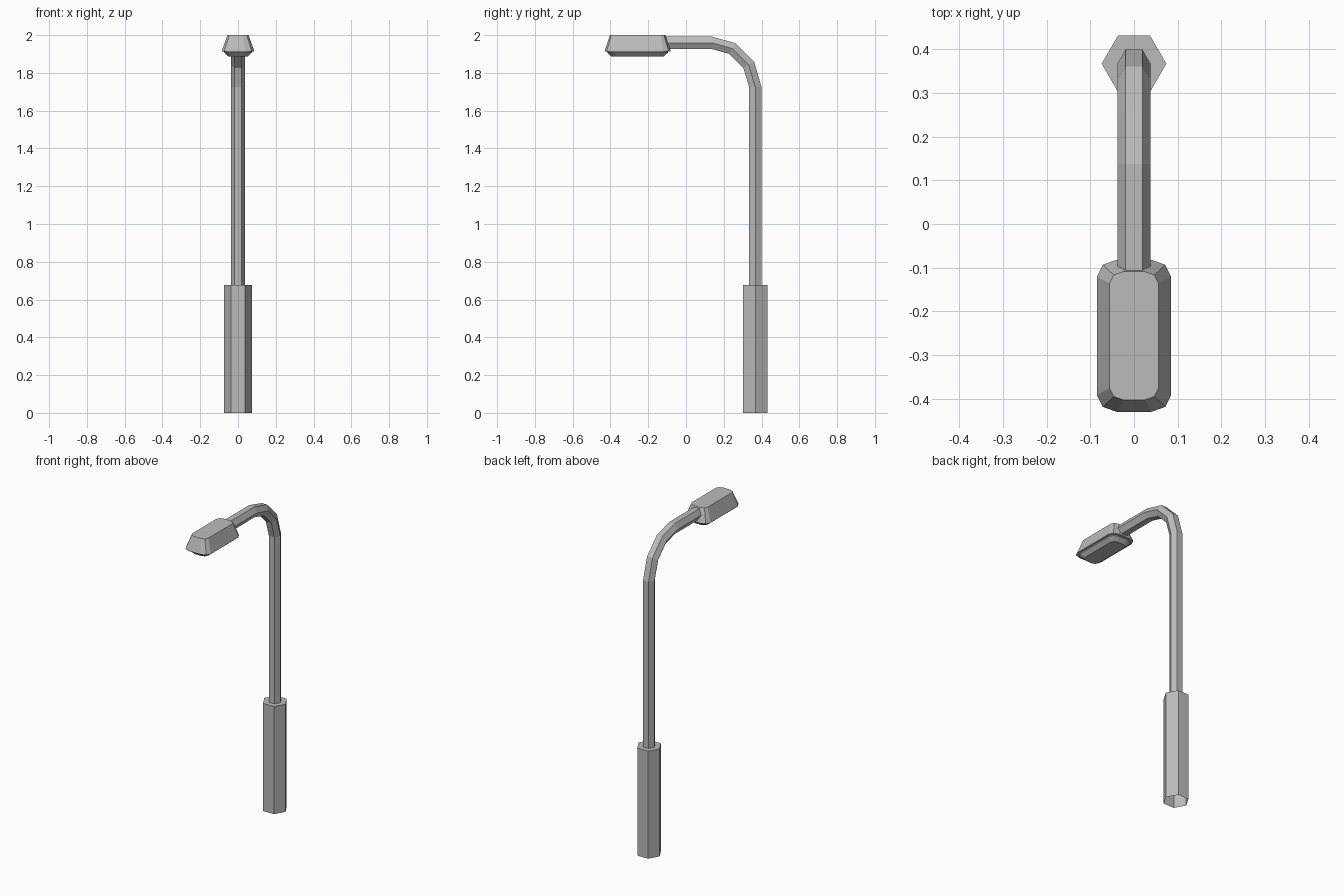
import bpy, bmesh, math
from mathutils import Vector

cube = bpy.data.objects.get("Cube")
if cube:
    bpy.data.objects.remove(cube, do_unlink=True)

grey = bpy.data.materials.new("painted grey metal")
grey.use_nodes = True
colour = (0.5, 0.5, 0.5, 1)
grey.diffuse_color = colour
grey.node_tree.nodes["Principled BSDF"].inputs["Base Color"].default_value = colour

POLE_Y = 0.367


def loft(name, rings, cap_start=True, cap_end=True):
    """Skin a row of matching rings into one flat-shaded object."""
    bm = bmesh.new()
    rows = [[bm.verts.new(p) for p in ring] for ring in rings]
    n = len(rows[0])
    for a, b in zip(rows, rows[1:]):
        for i in range(n):
            j = (i + 1) % n
            bm.faces.new((a[i], a[j], b[j], b[i]))
    if cap_start:
        bm.faces.new(rows[0][::-1])
    if cap_end:
        bm.faces.new(rows[-1])
    bmesh.ops.recalc_face_normals(bm, faces=bm.faces)
    mesh = bpy.data.meshes.new(name)
    bm.to_mesh(mesh)
    bm.free()
    mesh.materials.append(grey)
    obj = bpy.data.objects.new(name, mesh)
    bpy.context.collection.objects.link(obj)
    return obj


def hexagon(centre, radius, tilt=0.0):
    """Hexagon across the pole; tilt turns it from upright towards the front."""
    across = Vector((0, math.cos(tilt), math.sin(tilt)))
    return [Vector(centre) + Vector((radius * math.cos(a), 0, 0)) + across * radius * math.sin(a)
            for a in (math.radians(60 * i) for i in range(6))]


def head_ring(half_x, half_y, z, corner):
    """Rectangle with two-step rounded corners, centred on the lamp head."""
    quarter = [(half_x, half_y - corner * 0.85),
               (half_x - corner * 0.3, half_y - corner * 0.25),
               (half_x - corner, half_y)]
    points = quarter + [(-x, y) for x, y in quarter[::-1]]
    points += [(-x, -y) for x, y in points]
    return [(x, y - 0.256, z) for x, y in points]


# Base sleeve, open underneath
loft("base_sleeve", [hexagon((0, POLE_Y, z), 0.074) for z in (0, 0.677)], cap_start=False)

# Pole sweeping forward into the arm
loft("pole_and_arm", [
    hexagon((0, POLE_Y, 0.66), 0.038),
    hexagon((0, POLE_Y, 1.725), 0.038),
    hexagon((0, 0.332, 1.843), 0.038, math.radians(30)),
    hexagon((0, 0.246, 1.929), 0.038, math.radians(60)),
    hexagon((0, 0.137, 1.959), 0.038, math.radians(90)),
    hexagon((0, -0.13, 1.959), 0.038, math.radians(90)),
])

# Lamp head housing with a thin lip
loft("lamp_housing", [
    head_ring(0.085, 0.174, 1.914, 0.045),
    head_ring(0.085, 0.174, 1.919, 0.045),
    head_ring(0.056, 0.147, 2.0, 0.032),
])

# Shallow lens cover under the housing
loft("lamp_lens", [
    head_ring(0.05, 0.138, 1.886, 0.03),
    head_ring(0.073, 0.161, 1.908, 0.04),
    head_ring(0.073, 0.161, 1.915, 0.04),
])
